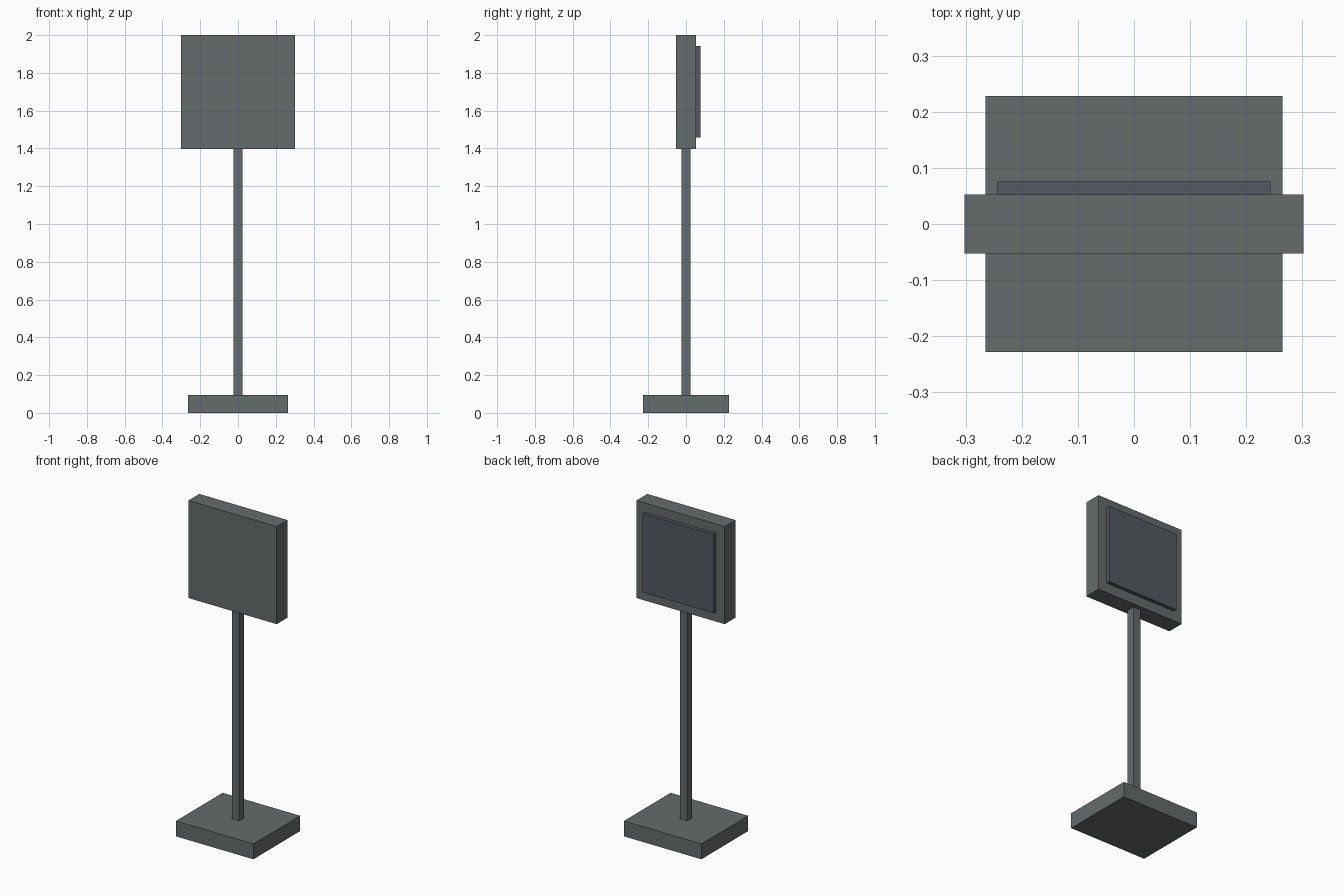
import bpy

if "Cube" in bpy.data.objects:
    bpy.data.objects.remove(bpy.data.objects["Cube"])


def material(name, color):
    mat = bpy.data.materials.new(name)
    mat.diffuse_color = color
    mat.use_nodes = True
    mat.node_tree.nodes["Principled BSDF"].inputs["Base Color"].default_value = mat.diffuse_color
    return mat


def box(name, low, high, mat):
    """Axis-aligned box between two opposite corners."""
    centre = [(a + b) / 2 for a, b in zip(low, high)]
    bpy.ops.mesh.primitive_cube_add(size=1, location=centre)
    obj = bpy.context.object
    obj.name = name
    obj.scale = [b - a for a, b in zip(low, high)]
    bpy.ops.object.transform_apply(location=False, rotation=False, scale=True)
    obj.data.materials.append(mat)
    return obj


body = material("dark_grey", (0.13, 0.145, 0.15, 1))
glass = material("dark_blue_grey", (0.085, 0.1, 0.12, 1))

# Floor plate
box("base", (-0.265, -0.228, 0), (0.265, 0.228, 0.095), body)
# Square upright between plate and panel
box("pole", (-0.025, -0.025, 0.095), (0.025, 0.025, 1.397), body)
# Square head
box("panel", (-0.302, -0.053, 1.397), (0.302, 0.053, 2.0), body)
# Raised plate on the rear of the head
box("screen", (-0.243, 0.053, 1.457), (0.243, 0.076, 1.943), glass)
